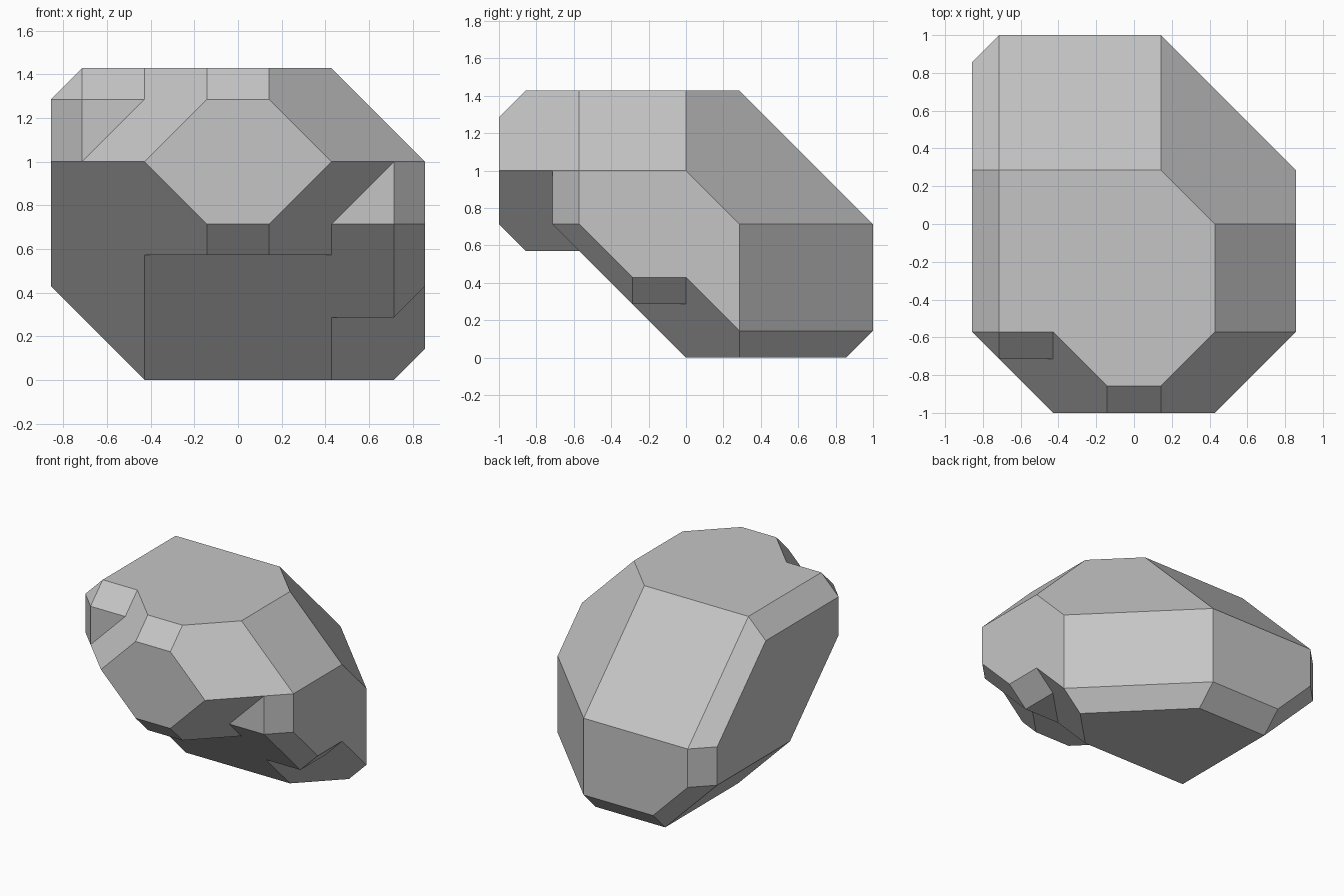
import bpy
import bmesh
from itertools import combinations
from mathutils import Matrix, Vector

UNIT = 1 / 7  # the rock is designed on a grid of sevenths

if "Cube" in bpy.data.objects:
    bpy.data.objects.remove(bpy.data.objects["Cube"], do_unlink=True)

stone = bpy.data.materials.new("stone_grey")
stone.use_nodes = True
colour = (0.56, 0.56, 0.56, 1)
stone.diffuse_color = colour
stone.node_tree.nodes["Principled BSDF"].inputs["Base Color"].default_value = colour

AXES = {
    "left": Vector((1, 0, 0)), "right": Vector((-1, 0, 0)),
    "back": Vector((0, 1, 0)), "front": Vector((0, -1, 0)),
    "top": Vector((0, 0, 1)), "bottom": Vector((0, 0, -1)),
}

# Facets of the main stone: facing direction and distance in grid units
MAIN = {
    "left": 6, "right": 6, "back": 7, "front": 7, "top": 10, "bottom": 0,
    "back top": 12, "right top": 15, "left top": 13, "front top": 16,
    "right back": 12, "left back": 8,
    "right back top": 17, "left back top": 13,
    "left front top": 17, "right front top": 17,
    "front bottom": 0, "left front bottom": 3, "right front bottom": 3,
    "right bottom": 3, "left bottom": 5, "back bottom": 6,
    "right back bottom": 9, "left back bottom": 7,
}


def faceted_block(name, **changes):
    """Convex stone bounded by the main facets, with some of them moved."""
    facets = dict(MAIN)
    facets.update({key.replace("_", " "): d for key, d in changes.items()})
    planes = [(sum((AXES[w] for w in key.split()), Vector()), d)
              for key, d in facets.items()]
    corners = set()
    for trio in combinations(planes, 3):
        m = Matrix([n for n, d in trio])
        if abs(m.determinant()) < 0.5:
            continue
        p = m.inverted() @ Vector([d for n, d in trio])
        if all(n.dot(p) <= d + 0.001 for n, d in planes):
            corners.add(tuple(round(c, 3) + 0.0 for c in p))
    bm = bmesh.new()
    for c in sorted(corners):
        bm.verts.new(c)
    bmesh.ops.convex_hull(bm, input=bm.verts[:])
    tidy(bm)
    mesh = bpy.data.meshes.new(name)
    bm.to_mesh(mesh)
    bm.free()
    mesh.materials.append(stone)
    obj = bpy.data.objects.new(name, mesh)
    bpy.context.collection.objects.link(obj)
    return obj


def tidy(bm):
    """Merge flat neighbouring faces into single facets."""
    bmesh.ops.remove_doubles(bm, verts=bm.verts[:], dist=0.005)
    bmesh.ops.dissolve_limit(bm, angle_limit=0.02,
                             verts=bm.verts[:], edges=bm.edges[:])
    bmesh.ops.recalc_face_normals(bm, faces=bm.faces[:])


# Main stone and the three lumps that stand out from it
rock = faceted_block("rock")
lumps = [
    faceted_block("front_lump", front_bottom=2, bottom=-4),
    faceted_block("right_shoulder", front=5, right_front=10,
                  front_top=14, right_front_top=19),
    faceted_block("left_lump", front=5, left_front=10, bottom=-2,
                  left_bottom=3, left_front_bottom=5),
]

# Fuse everything into one stone
bpy.context.view_layer.objects.active = rock
for lump in lumps:
    fuse = rock.modifiers.new("fuse", "BOOLEAN")
    fuse.operation = "UNION"
    fuse.solver = "EXACT"
    fuse.object = lump
    bpy.ops.object.modifier_apply(modifier=fuse.name)
    bpy.data.objects.remove(lump, do_unlink=True)

# Clean flat facets, then scale to size
bm = bmesh.new()
bm.from_mesh(rock.data)
tidy(bm)
bmesh.ops.scale(bm, vec=(UNIT, UNIT, UNIT), verts=bm.verts[:])
for face in bm.faces:
    face.smooth = False
    face.material_index = 0
bm.to_mesh(rock.data)
bm.free()
